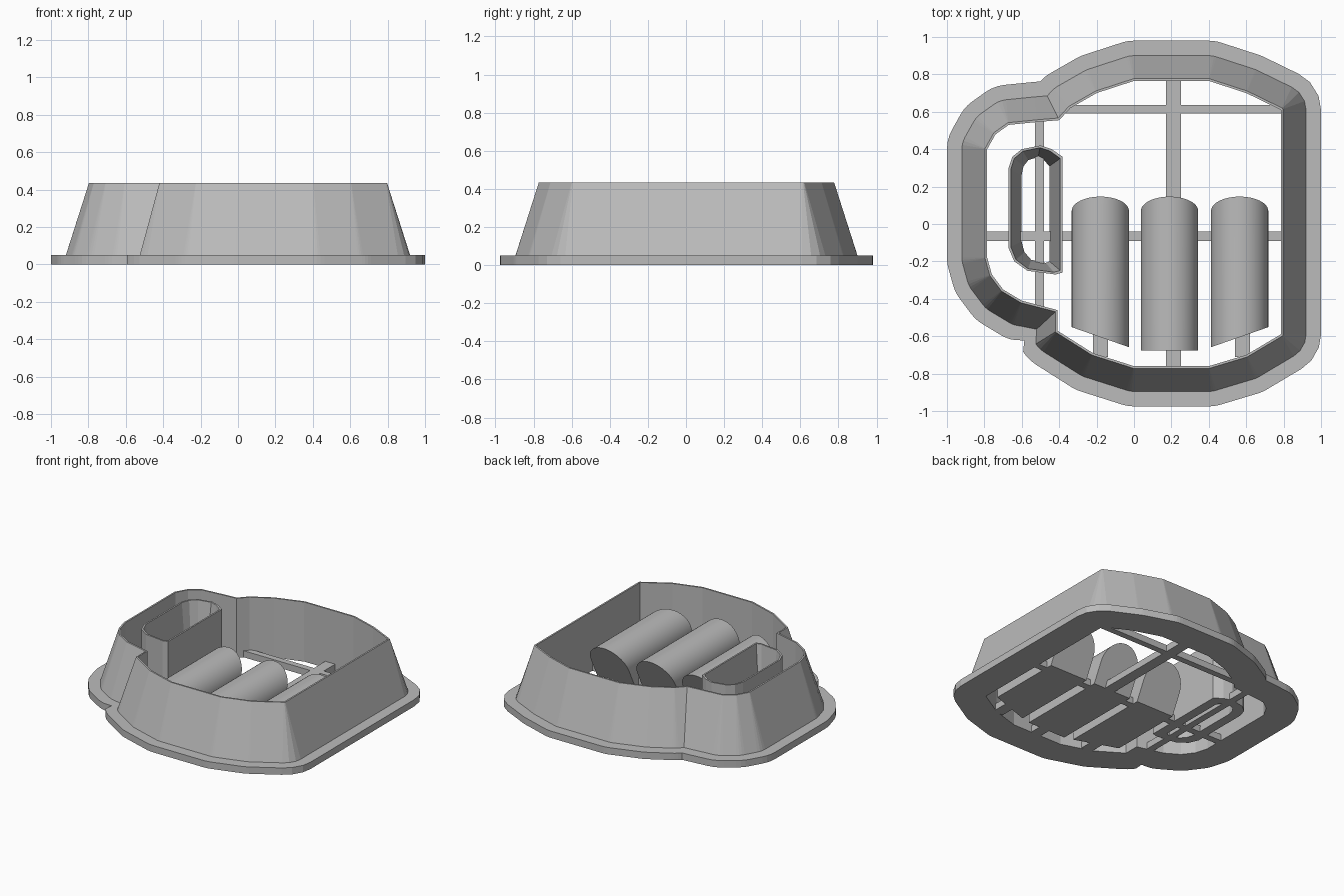
import bpy
import bmesh
import math
from mathutils import Vector

cube = bpy.data.objects.get("Cube")
if cube:
    bpy.data.objects.remove(cube, do_unlink=True)

grey = bpy.data.materials.new("plain grey")
grey.use_nodes = True
grey.diffuse_color = (0.5, 0.5, 0.5, 1)
grey.node_tree.nodes["Principled BSDF"].inputs["Base Color"].default_value = (0.5, 0.5, 0.5, 1)


def finish(bm, name):
    """Clean the mesh, link it as an object and give it the material."""
    bmesh.ops.remove_doubles(bm, verts=bm.verts, dist=0.0001)
    bmesh.ops.recalc_face_normals(bm, faces=bm.faces)
    mesh = bpy.data.meshes.new(name)
    bm.to_mesh(mesh)
    bm.free()
    mesh.materials.append(grey)
    obj = bpy.data.objects.new(name, mesh)
    bpy.context.collection.objects.link(obj)
    return obj


def loft(name, loops, closed):
    """Skin matching loops; join last to first, or cap both ends."""
    bm = bmesh.new()
    rows = [[bm.verts.new(p) for p in loop] for loop in loops]
    pairs = list(zip(rows, rows[1:]))
    if closed:
        pairs.append((rows[-1], rows[0]))
    else:
        bm.faces.new(rows[0])
        bm.faces.new(rows[-1])
    for a, b in pairs:
        for i in range(len(a)):
            j = (i + 1) % len(a)
            bm.faces.new((a[i], a[j], b[j], b[i]))
    return finish(bm, name)


def at_height(points, z):
    return [(p[0], p[1], z) for p in points]


def box(name, x0, x1, y0, y1, height):
    corners = [(x0, y0), (x1, y0), (x1, y1), (x0, y1)]
    return loft(name, [at_height(corners, 0), at_height(corners, height)], False)


# Mug outline, counter-clockwise
outline = [Vector(p) for p in (
    (0.4, 0.765), (0, 0.765), (-0.2, 0.7), (-0.34, 0.62), (-0.4, 0.555),
    (-0.52, 0.545), (-0.67, 0.53), (-0.74, 0.48), (-0.785, 0.4),
    (-0.785, -0.18), (-0.76, -0.27), (-0.7, -0.35), (-0.6, -0.41),
    (-0.41, -0.46), (-0.41, -0.57), (-0.22, -0.69), (0, -0.76),
    (0.4, -0.76), (0.6, -0.7), (0.785, -0.59), (0.785, 0.61), (0.6, 0.7))]

# Offset directions at the lower notch, where the handle meets the mug
notch = {13: [(-0.82, -0.76)] * 4,
         14: [(-0.85, -0.53), (-0.78, -0.62), (-0.68, -0.73), (-0.54, -0.84)]}


def grow(distance):
    """Offset the outline, rounding outer corners and mitring inner ones."""
    result = []
    for i, p in enumerate(outline):
        before = (p - outline[i - 1]).normalized()
        after = (outline[(i + 1) % len(outline)] - p).normalized()
        n0, n1 = Vector((before.y, -before.x)), Vector((after.y, -after.x))
        if i in notch:
            dirs = [Vector(d) for d in notch[i]]
        elif before.cross(after) > 0:
            dirs = [n0.lerp(n1, k / 3).normalized() for k in range(4)]
        else:
            dirs = [(n0 + n1) / (1 + n0.dot(n1))] * 4
        result += [p + d * distance for d in dirs]
    return result


# Outer cutter: upright inside, sloping outside, flat flange below
FLANGE, TOP = 0.05, 0.435
loft("outer_cutter", [
    at_height(grow(0), 0), at_height(grow(0), TOP),
    at_height(grow(0.012), TOP), at_height(grow(0.135), FLANGE),
    at_height(grow(0.215), FLANGE), at_height(grow(0.215), 0)], True)

# Handle cutter: upright outside, sloping inside
handle = [(-0.383, 0.36), (-0.44, 0.4), (-0.5, 0.42), (-0.6, 0.4),
          (-0.65, 0.36), (-0.67, 0.3), (-0.67, -0.13), (-0.64, -0.2),
          (-0.57, -0.25), (-0.42, -0.27), (-0.383, -0.26)]


def shrink(sx, sy):
    cx, cy = -0.527, 0.075
    return [(cx + (x - cx) * sx, cy + (y - cy) * sy) for x, y in handle]


loft("handle_cutter", [
    at_height(handle, 0), at_height(handle, TOP),
    at_height(shrink(0.92, 0.965), TOP), at_height(shrink(0.52, 0.82), 0)], True)


# Three round-topped stamps with leaning backs and fronts that follow the wall
def stamp(name, cx, slant):
    r, spring = 0.153, 0.14
    profile = [(-r, 0)]
    for k in range(25):
        a = math.pi * (1 - k / 24)
        profile.append((r * math.cos(a), spring + r * math.sin(a)))
    profile.append((r, 0))
    front_y = -0.605 if slant else -0.675
    back = [(cx + x, 0.5 * z, z) for x, z in profile]
    front = [(cx + x, front_y + slant * x, z) for x, z in profile]
    obj = loft(name, [back, front], False)
    bpy.ops.object.select_all(action='DESELECT')
    obj.select_set(True)
    bpy.context.view_layer.objects.active = obj
    bpy.ops.object.shade_smooth_by_angle(angle=math.radians(30))


stamp("right_stamp", -0.18, -0.35)
stamp("middle_stamp", 0.19, 0)
stamp("left_stamp", 0.565, 0.35)

# Flat bars tying the parts together
BAR = 0.048
box("middle_cross_bar", -0.79, 0.79, -0.09, -0.04, BAR)
box("back_cross_bar", -0.385, 0.79, 0.59, 0.635, BAR)
box("long_bar", 0.17, 0.25, -0.765, 0.77, BAR)
box("handle_bar", -0.53, -0.48, -0.44, 0.55, BAR)
box("right_front_bar", -0.22, -0.14, -0.71, -0.56, BAR)
box("left_front_bar", 0.54, 0.62, -0.71, -0.56, BAR)
